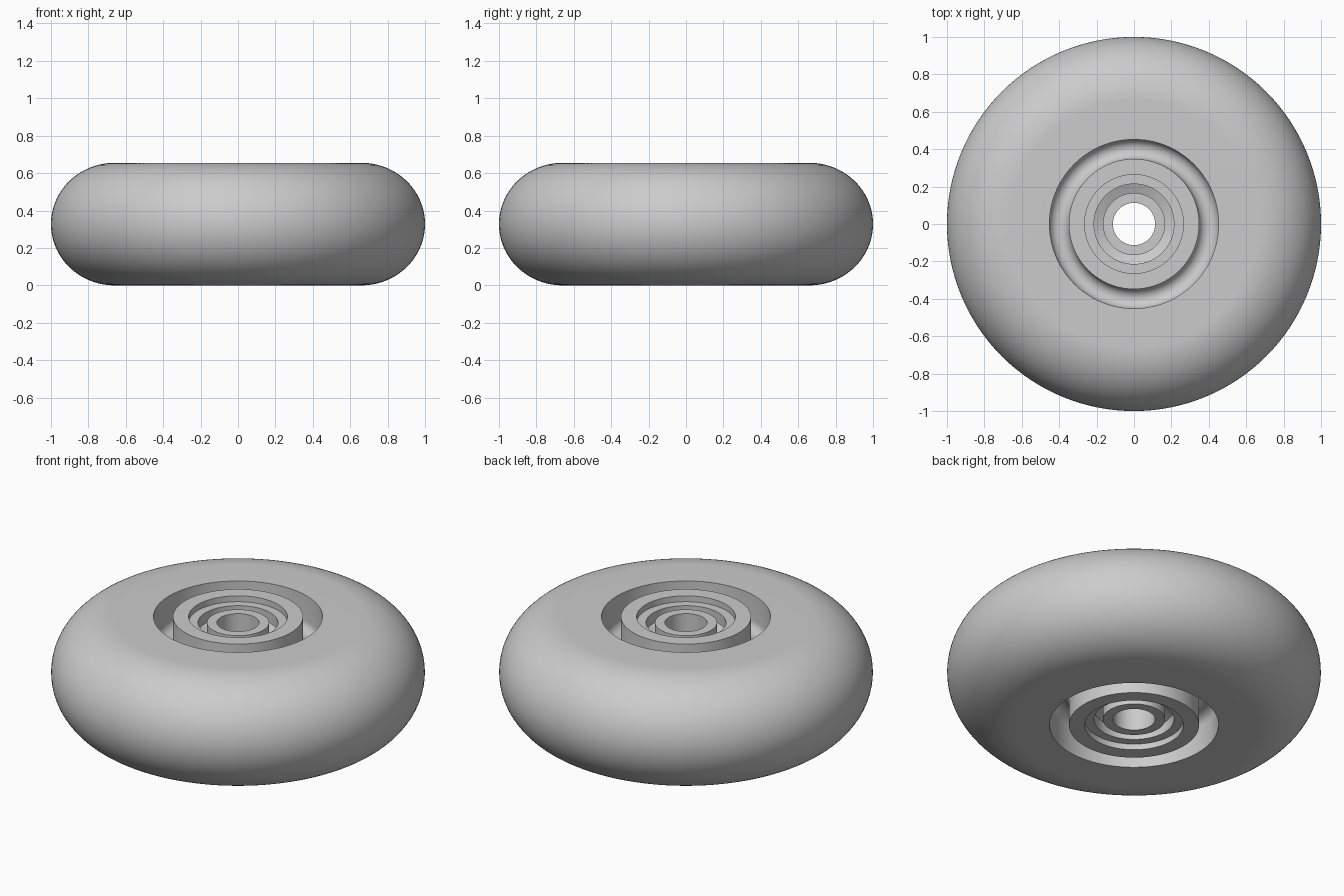
import bpy
import bmesh
from math import cos, sin, pi, radians

HEIGHT = 0.655
MID = HEIGHT / 2
SEGMENTS = 128

cube = bpy.data.objects.get("Cube")
if cube:
    bpy.data.objects.remove(cube, do_unlink=True)

grey = bpy.data.materials.new("plain grey")
grey.use_nodes = True
grey.diffuse_color = (0.6, 0.6, 0.6, 1)
grey.node_tree.nodes["Principled BSDF"].inputs["Base Color"].default_value = (0.6, 0.6, 0.6, 1)


def arc(cr, cz, rr, rz, start, end, steps):
    """Elliptical arc of (radius, height) points, angles in degrees."""
    angles = [radians(start + (end - start) * i / steps) for i in range(steps + 1)]
    return [(cr + rr * cos(a), cz + rz * sin(a)) for a in angles]


def lathe(name, upper):
    """Spin an upper-half profile, mirrored about mid height, around z."""
    lower = [(r, HEIGHT - z) for r, z in reversed(upper) if abs(z - MID) > 1e-5]
    profile = upper + lower
    bm = bmesh.new()
    rings = []
    for r, z in profile:
        rings.append([bm.verts.new((r * cos(2 * pi * i / SEGMENTS),
                                    r * sin(2 * pi * i / SEGMENTS), z))
                      for i in range(SEGMENTS)])
    for k, ring in enumerate(rings):
        following = rings[(k + 1) % len(rings)]
        for i in range(SEGMENTS):
            j = (i + 1) % SEGMENTS
            bm.faces.new((ring[i], ring[j], following[j], following[i]))
    bmesh.ops.recalc_face_normals(bm, faces=bm.faces)
    mesh = bpy.data.meshes.new(name)
    bm.to_mesh(mesh)
    bm.free()
    mesh.materials.append(grey)
    obj = bpy.data.objects.new(name, mesh)
    bpy.context.collection.objects.link(obj)
    bpy.ops.object.select_all(action="DESELECT")
    obj.select_set(True)
    bpy.context.view_layer.objects.active = obj
    bpy.ops.object.shade_smooth_by_angle(angle=radians(30))
    return obj


# Rounded tread, side face, round-bottomed side groove and hub rim
tread = arc(0.66, MID, 0.34, MID, 0, 90, 28)
groove = arc(0.4, 0.505, 0.052, 0.052, 0, -180, 16)
lathe("wheel_body", tread + [(0.452, HEIGHT)] + groove
      + [(0.348, HEIGHT), (0.264, HEIGHT)])

# Bearing: outer race, sunken shield and inner race with the axle bore
lathe("bearing_outer_race", [(0.27, 0.62), (0.214, 0.62)])
lathe("bearing_shield", [(0.22, 0.56), (0.16, 0.535)])
lathe("bearing_inner_race", [(0.166, 0.62), (0.113, 0.62)])
